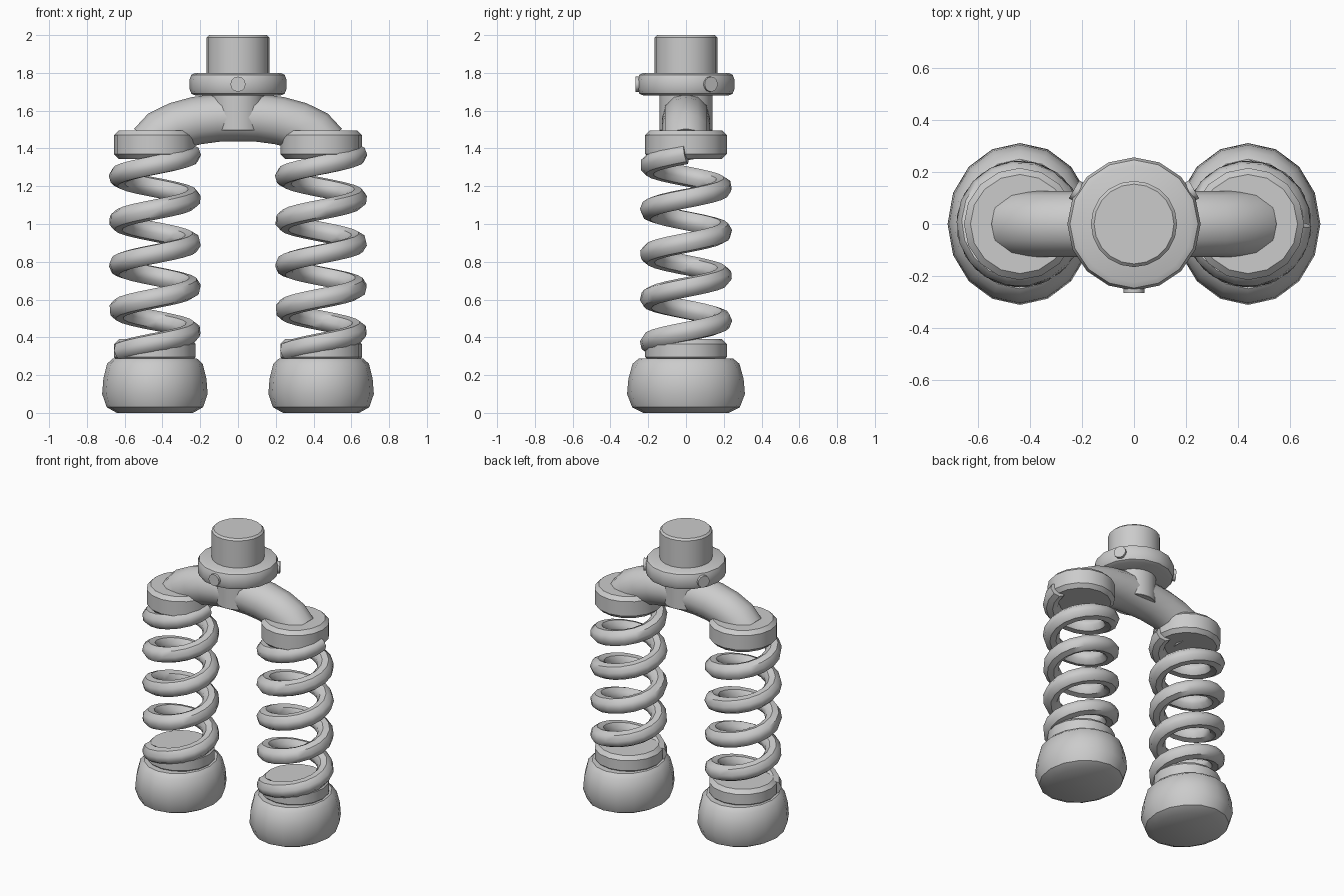
import bpy
from math import sin, cos, pi, radians
from mathutils import Vector

if "Cube" in bpy.data.objects:
    bpy.data.objects.remove(bpy.data.objects["Cube"])

grey = bpy.data.materials.new("light grey")
grey.use_nodes = True
grey.diffuse_color = (0.6, 0.6, 0.6, 1)
grey.node_tree.nodes["Principled BSDF"].inputs["Base Color"].default_value = (0.6, 0.6, 0.6, 1)


def finish(obj, angle=38):
    """Apply the material and smooth shading with sharp edges kept."""
    obj.data.materials.clear()
    obj.data.materials.append(grey)
    bpy.ops.object.select_all(action='DESELECT')
    obj.select_set(True)
    bpy.context.view_layer.objects.active = obj
    bpy.ops.object.shade_smooth_by_angle(angle=radians(angle))
    return obj


def lathe(name, profile, x=0, sides=16, x_scale=1.0):
    """Closed solid turned around z from (radius, height) points, bottom to top."""
    verts, faces = [], []
    for r, z in profile:
        for i in range(sides):
            a = 2 * pi * i / sides
            verts.append((r * cos(a) * x_scale, r * sin(a), z))
    for j in range(len(profile) - 1):
        for i in range(sides):
            k = (i + 1) % sides
            faces.append((j * sides + i, j * sides + k,
                          (j + 1) * sides + k, (j + 1) * sides + i))
    top = (len(profile) - 1) * sides
    faces.append(tuple(reversed(range(sides))))
    faces.append(tuple(range(top, top + sides)))
    mesh = bpy.data.meshes.new(name)
    mesh.from_pydata(verts, [], faces)
    obj = bpy.data.objects.new(name, mesh)
    obj.location.x = x
    bpy.context.collection.objects.link(obj)
    return finish(obj)


def disc(name, r, z0, z1, bevel, x=0, sides=16):
    """Cylinder with chamfered rims."""
    return lathe(name, [(r - bevel, z0), (r, z0 + bevel),
                        (r, z1 - bevel), (r - bevel, z1)], x, sides)


def tube(name, points, radius, x=0, resolution=2):
    """Round capped tube along a path, converted to a mesh."""
    curve = bpy.data.curves.new(name, 'CURVE')
    curve.dimensions = '3D'
    curve.bevel_depth = radius
    curve.bevel_resolution = resolution
    curve.use_fill_caps = True
    spline = curve.splines.new('POLY')
    spline.points.add(len(points) - 1)
    for p, co in zip(spline.points, points):
        p.co = (*co, 1)
    obj = bpy.data.objects.new(name, curve)
    obj.location.x = x
    bpy.context.collection.objects.link(obj)
    bpy.ops.object.select_all(action='DESELECT')
    obj.select_set(True)
    bpy.context.view_layer.objects.active = obj
    bpy.ops.object.convert(target='MESH')
    return finish(bpy.context.object, 45)


# Two identical legs: foot, spring seat, spring and upper cap
LEG_X = 0.44
FOOT = [(0.225, 0), (0.285, 0.03), (0.312, 0.1), (0.305, 0.18),
        (0.283, 0.26), (0.25, 0.287)]
PITCH, END_Z, STEPS = 0.235, 1.37, 18
START = -4.43  # turns before the top end

coil = []
count = int(-START * STEPS)
for i in range(count + 1):
    t = START * (1 - i / count)
    coil.append((0.192 * cos(2 * pi * t), 0.192 * sin(2 * pi * t), END_Z + PITCH * t))

for side, x in (("left", LEG_X), ("right", -LEG_X)):
    lathe(side + "_foot", FOOT, x, x_scale=0.895)
    disc(side + "_spring_seat", 0.216, 0.27, 0.39, 0.025, x)
    tube(side + "_spring", coil, 0.053, x)
    disc(side + "_spring_cap", 0.216, 1.345, 1.495, 0.025, x)

# Arched fork joining the two caps
half = [(0.455, 1.42), (0.4, 1.482), (0.32, 1.52), (0.22, 1.547), (0.11, 1.562)]
arch = [(-x, 0, z) for x, z in half] + [(0, 0, 1.565)] + [(x, 0, z) for x, z in reversed(half)]
tube("fork_arch", arch, 0.127, resolution=4)

# Central stem, collar and top post
disc("stem", 0.14, 1.495, 1.72, 0.002, sides=24)
lathe("collar", [(0.225, 1.68), (0.247, 1.69), (0.257, 1.715),
                 (0.257, 1.765), (0.247, 1.79), (0.225, 1.8)])
disc("top_post", 0.166, 1.78, 2.0, 0.012, sides=20)

# Three bolts around the collar
for i in range(3):
    a = radians(-90 + 120 * i)
    out = Vector((cos(a), sin(a), 0))
    bpy.ops.mesh.primitive_cylinder_add(
        vertices=12, radius=0.04, depth=0.06,
        location=out * 0.237 + Vector((0, 0, 1.74)),
        rotation=out.to_track_quat('Z', 'Y').to_euler())
    bolt = bpy.context.object
    bolt.name = "collar_bolt_%d" % (i + 1)
    finish(bolt)
